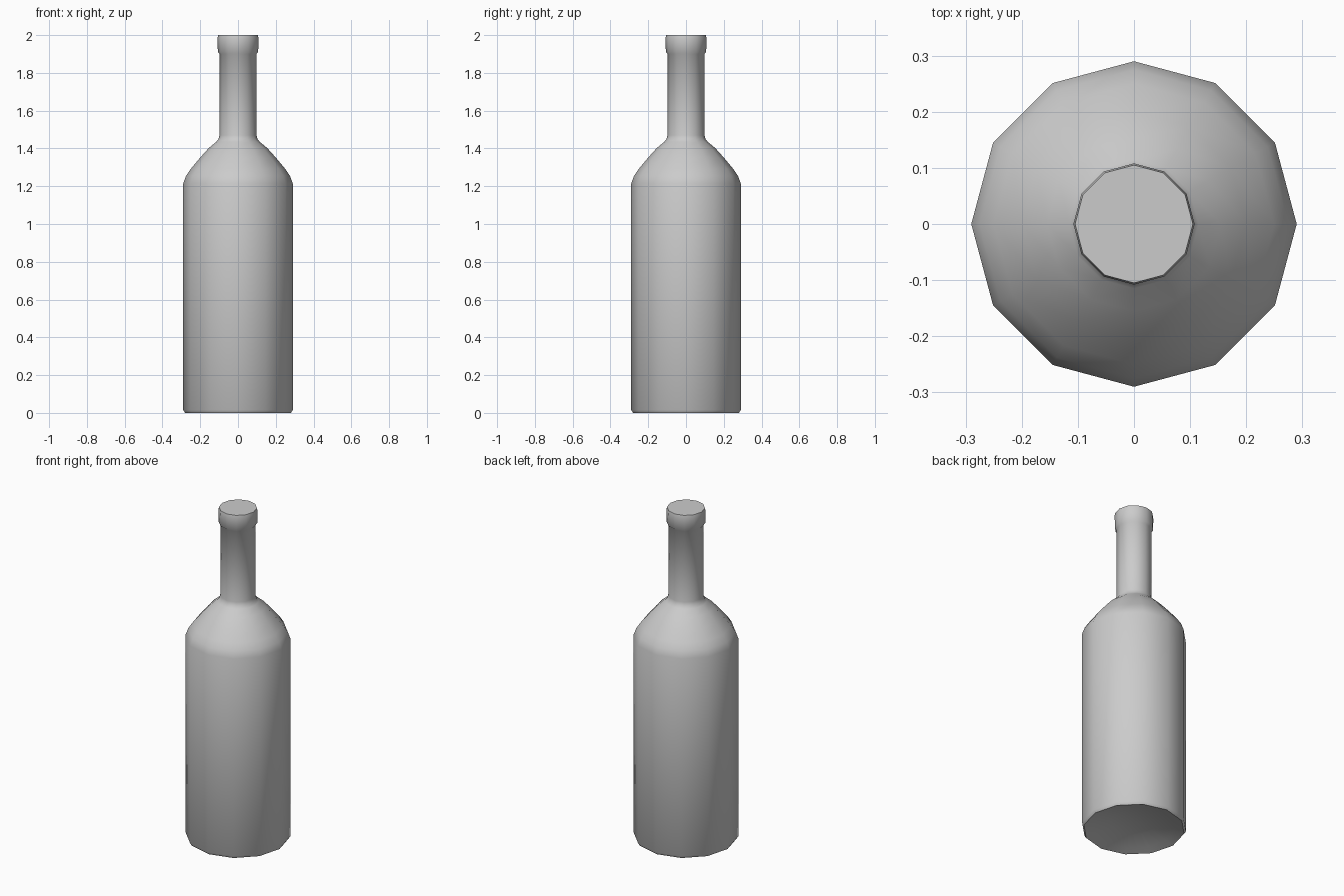
import bpy
import bmesh
from math import cos, sin, tau, radians

cube = bpy.data.objects.get("Cube")
if cube:
    bpy.data.objects.remove(cube, do_unlink=True)

SIDES = 12

# Single flat colour
grey = bpy.data.materials.new("light grey")
grey.use_nodes = True
colour = (0.6, 0.6, 0.6, 1)
grey.diffuse_color = colour
grey.node_tree.nodes["Principled BSDF"].inputs["Base Color"].default_value = colour


def lathe(name, profile):
    """Spin a (radius, height) profile; zero radius closes to a point."""
    bm = bmesh.new()
    rings = []
    for r, z in profile:
        if r == 0:
            rings.append([bm.verts.new((0, 0, z))] * SIDES)
        else:
            rings.append([bm.verts.new((r * cos(tau * i / SIDES), r * sin(tau * i / SIDES), z))
                          for i in range(SIDES)])
    for low, high in zip(rings, rings[1:]):
        for i in range(SIDES):
            j = (i + 1) % SIDES
            corners = dict.fromkeys((low[i], low[j], high[j], high[i]))
            bm.faces.new(list(corners))
    bmesh.ops.recalc_face_normals(bm, faces=bm.faces)
    mesh = bpy.data.meshes.new(name)
    bm.to_mesh(mesh)
    bm.free()
    mesh.materials.append(grey)
    obj = bpy.data.objects.new(name, mesh)
    bpy.context.collection.objects.link(obj)
    bpy.ops.object.select_all(action="DESELECT")
    obj.select_set(True)
    bpy.context.view_layer.objects.active = obj
    bpy.ops.object.shade_smooth_by_angle(angle=radians(50))
    return obj


# Hollowed base, straight body, rounded shoulder, slim neck, and lip with closed top
lathe("bottle", [
    (0, 0.05), (0.13, 0.04), (0.23, 0.015), (0.28, 0),
    (0.29, 0.015), (0.29, 1.215),
    (0.275, 1.255), (0.25, 1.292), (0.20, 1.352), (0.155, 1.402), (0.115, 1.435),
    (0.103, 1.45), (0.098, 1.47),
    (0.098, 1.90), (0.107, 1.91), (0.108, 1.985), (0.105, 2.0), (0, 2.0),
])
